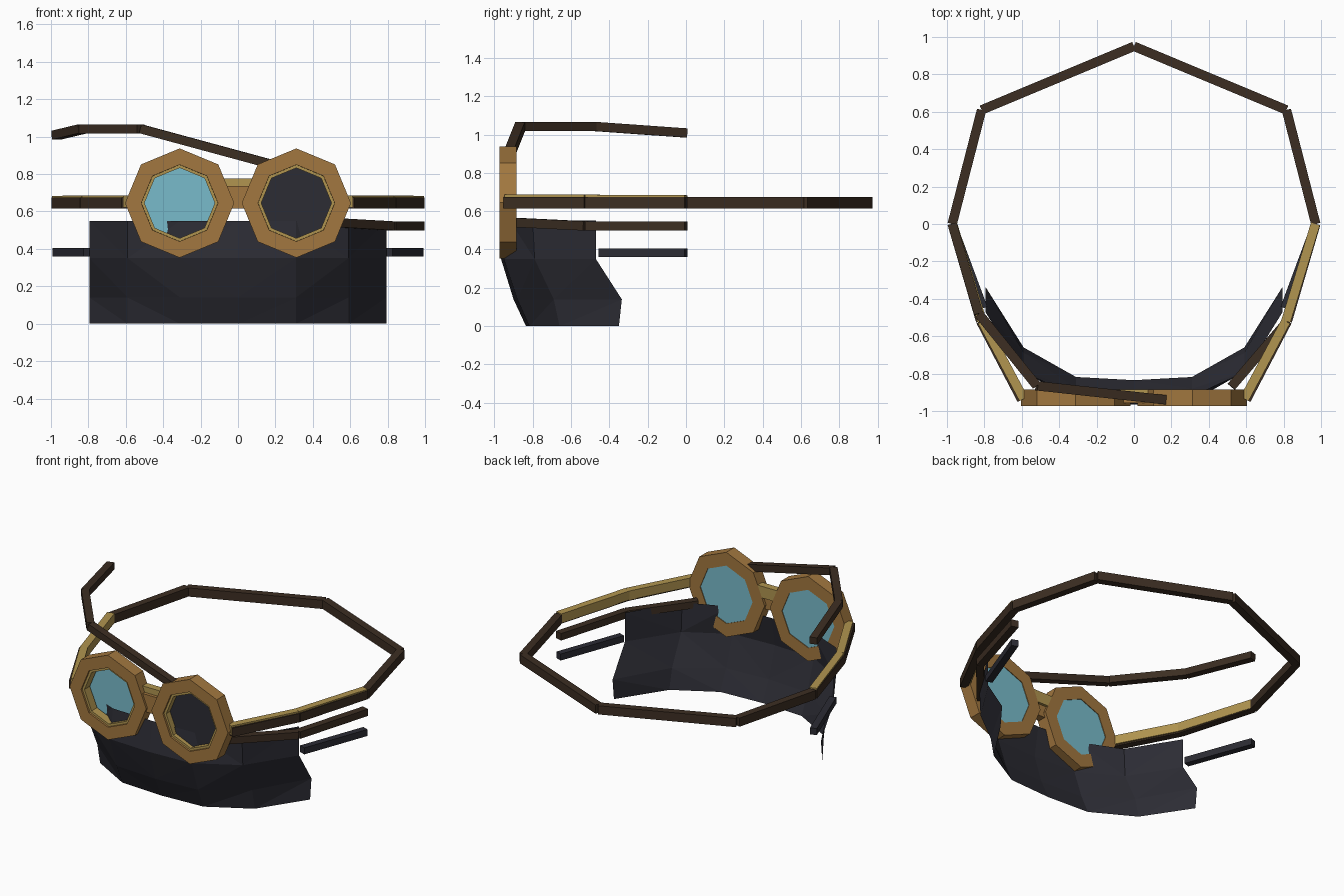
import bpy, bmesh, math
from mathutils import Vector, Matrix

cube = bpy.data.objects.get("Cube")
if cube:
    bpy.data.objects.remove(cube, do_unlink=True)


def material(name, rgb):
    m = bpy.data.materials.new(name)
    m.use_nodes = True
    m.diffuse_color = (*rgb, 1)
    m.node_tree.nodes["Principled BSDF"].inputs["Base Color"].default_value = (*rgb, 1)
    return m


WOOD = material("tan_frame", (0.36, 0.185, 0.05))
GOLD = material("gold_trim", (0.44, 0.30, 0.08))
LEATHER = material("dark_brown_leather", (0.045, 0.027, 0.016))
CLOTH = material("charcoal_cloth", (0.025, 0.025, 0.034))
GLASS = material("blue_glass", (0.19, 0.50, 0.60))


def finish(name, bm, mat):
    mesh = bpy.data.meshes.new(name)
    bm.to_mesh(mesh)
    bm.free()
    mesh.materials.append(mat)
    ob = bpy.data.objects.new(name, mesh)
    bpy.context.collection.objects.link(ob)
    return ob


def box(bm, center, size, rot=Matrix.Identity(4)):
    bmesh.ops.create_cube(bm, size=1, matrix=Matrix.Translation(center) @ rot @ Matrix.Diagonal((*size, 1)))


def strap(name, points, width, height, mat, side=1):
    """Row of straight beams along a path, kept upright."""
    bm = bmesh.new()
    pts = [Vector((p[0] * side, p[1], p[2])) for p in points]
    for a, b in zip(pts, pts[1:]):
        along = (b - a).normalized()
        across = Vector((0, 0, 1)).cross(along).normalized()
        rot = Matrix((along, across, along.cross(across))).transposed().to_4x4()
        box(bm, (a + b) / 2, ((b - a).length, width, height), rot)
    return finish(name, bm, mat)


def octagon(bm, cx, r, y):
    return [bm.verts.new((cx + r * math.sin(i * math.pi / 4), y, EYE_Z + r * math.cos(i * math.pi / 4)))
            for i in range(8)]


def ring(name, cx, profile, mat):
    """Octagonal ring swept from a closed (radius, y) profile."""
    bm = bmesh.new()
    loops = [octagon(bm, cx, r, y) for r, y in profile]
    for a, b in zip(loops, loops[1:] + loops[:1]):
        for i in range(8):
            j = (i + 1) % 8
            bm.faces.new((a[i], a[j], b[j], b[i]))
    bmesh.ops.recalc_face_normals(bm, faces=bm.faces)
    return finish(name, bm, mat)


def disc(name, cx, r, y, mat):
    bm = bmesh.new()
    bm.faces.new(octagon(bm, cx, r, y))
    bmesh.ops.recalc_face_normals(bm, faces=bm.faces)
    return finish(name, bm, mat)


EYE_X, EYE_Z = 0.312, 0.645
FRONT, BACK = -0.972, -0.885

# Goggles: frames, trim, lenses and side straps
for side, label in ((1, "left"), (-1, "right")):
    cx = EYE_X * side
    ring(label + "_goggle_frame", cx,
         [(0.292, FRONT), (0.292, BACK), (0.2, BACK), (0.205, FRONT)], WOOD)
    ring(label + "_goggle_trim", cx,
         [(0.207, FRONT + 0.012), (0.207, -0.9), (0.188, -0.9), (0.188, FRONT + 0.012)], GOLD)
    disc(label + "_lens", cx, 0.204, -0.89, GLASS)
    strap(label + "_goggle_strap", [(0.6, -0.94, 0.645), (0.82, -0.52, 0.645), (0.972, 0, 0.645)],
          0.05, 0.06, LEATHER, side)
    strap(label + "_strap_lining", [(0.59, -0.935, 0.655), (0.812, -0.52, 0.655), (0.97, 0, 0.652)],
          0.05, 0.062, GOLD, side)
    strap(label + "_back_strap", [(0.972, 0, 0.645), (0.815, 0.61, 0.645), (0, 0.95, 0.645)],
          0.05, 0.06, LEATHER, side)
    strap(label + "_mask_strap", [(0.805, -0.45, 0.383), (0.972, 0, 0.383)], 0.045, 0.045, CLOTH, side)

# Nose bridge with its gold backing
bm = bmesh.new()
box(bm, (0, -0.93, 0.695), (0.17, 0.055, 0.08))
box(bm, (0, -0.93, 0.64), (0.06, 0.055, 0.05))
finish("nose_bridge", bm, WOOD)
bm = bmesh.new()
box(bm, (0, -0.91, 0.735), (0.17, 0.05, 0.08))
finish("bridge_backing", bm, GOLD)

# Eye patch and its slanting strap
disc("eye_patch", EYE_X, 0.2, -0.918, CLOTH)
strap("upper_patch_strap", [(0.17, -0.94, 0.855), (-0.52, -0.865, 1.042), (-0.83, -0.48, 1.042),
                            (-0.972, 0, 1.008)], 0.05, 0.048, LEATHER)
strap("lower_patch_strap", [(0.52, -0.87, 0.54), (0.82, -0.52, 0.523), (0.972, 0, 0.523)],
      0.05, 0.048, LEATHER)

# Cloth face mask: folded sheet, half built then mirrored
columns = (0, 0.31, 0.59, 0.795)
rows = ((0, (-0.835, -0.818, -0.66, -0.35)),
        (0.14, (-0.90, -0.88, -0.69, -0.335)),
        (0.35, (-0.965, -0.95, -0.79, -0.47)),
        (0.55, (-0.93, -0.92, -0.80, -0.47)))
bm = bmesh.new()
grid = [[bm.verts.new((x, y, z)) for x, y in zip(columns, ys)] for z, ys in rows]
for low, high in zip(grid, grid[1:]):
    for i in range(len(columns) - 1):
        bm.faces.new((low[i], low[i + 1], high[i + 1], high[i]))
bmesh.ops.triangulate(bm, faces=bm.faces)
mask = finish("face_mask", bm, CLOTH)
mask.modifiers.new("Mirror", "MIRROR").use_clip = True
